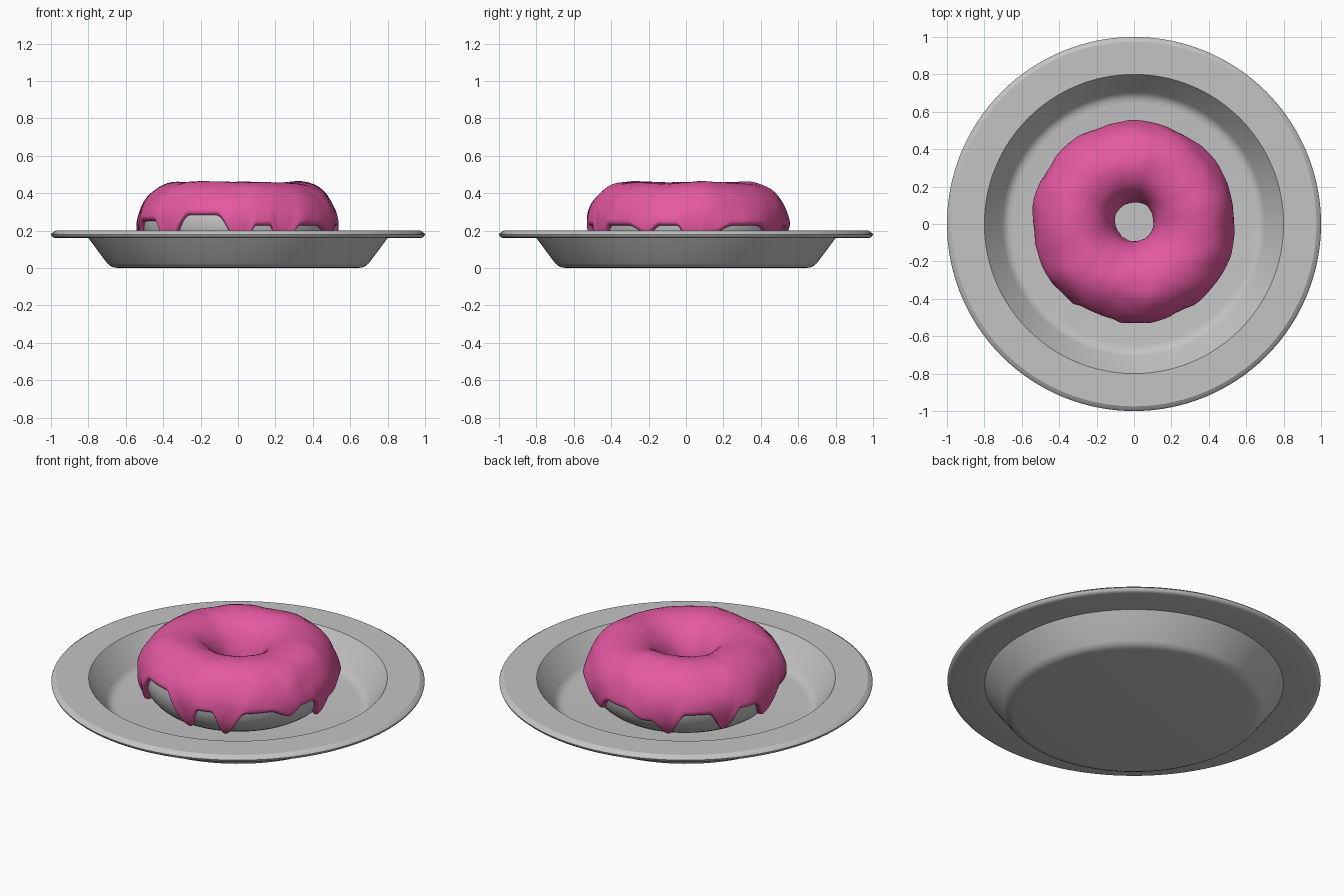
import bpy, bmesh
from math import sin, cos, pi, asin, radians, degrees, sqrt
from mathutils import Vector, noise

cube = bpy.data.objects.get("Cube")
if cube:
    bpy.data.objects.remove(cube, do_unlink=True)


def material(name, rgb):
    mat = bpy.data.materials.new(name)
    mat.use_nodes = True
    mat.diffuse_color = (*rgb, 1)
    mat.node_tree.nodes["Principled BSDF"].inputs["Base Color"].default_value = (*rgb, 1)
    return mat


def finish(bm, name, mat, angle):
    bmesh.ops.recalc_face_normals(bm, faces=bm.faces)
    mesh = bpy.data.meshes.new(name)
    bm.to_mesh(mesh)
    bm.free()
    obj = bpy.data.objects.new(name, mesh)
    bpy.context.collection.objects.link(obj)
    mesh.materials.append(mat)
    bpy.ops.object.select_all(action='DESELECT')
    obj.select_set(True)
    bpy.context.view_layer.objects.active = obj
    bpy.ops.object.shade_smooth_by_angle(angle=radians(angle))


grey = material("light grey", (0.55, 0.55, 0.55))
pink = material("pink icing", (0.78, 0.1, 0.355))

# Plate: a closed profile turned around the z axis
profile = [(0, 0), (0.64, 0), (0.665, 0.003), (0.685, 0.012), (0.7, 0.026), (0.8, 0.16),
           (0.975, 0.16), (0.988, 0.163), (0.997, 0.171), (1, 0.18), (0.996, 0.186),
           (0.987, 0.192), (0.975, 0.2), (0.8, 0.2), (0.705, 0.07), (0.69, 0.053),
           (0.67, 0.043), (0.645, 0.04), (0, 0.04)]
bm = bmesh.new()
points = [bm.verts.new((r, 0, z)) for r, z in profile]
edges = [bm.edges.new(pair) for pair in zip(points, points[1:])]
bmesh.ops.spin(bm, geom=points + edges, cent=(0, 0, 0), axis=(0, 0, 1),
               angle=2 * pi, steps=128, use_duplicate=False)
bmesh.ops.remove_doubles(bm, verts=bm.verts, dist=0.0005)
finish(bm, "plate", grey, 30)

# Doughnut ring
MAJOR, MINOR, CENTRE = 0.322, 0.194, Vector((0, 0.01, 0.243))


def ring_point(az, phi, offset):
    """Point on the doughnut at a turn, a tube angle and a height above the dough."""
    r = MAJOR + (MINOR + offset) * cos(phi)
    return CENTRE + Vector((r * cos(az), r * sin(az), (MINOR + offset) * sin(phi)))


def ring_grid(bm, rows, wrap):
    verts = [[bm.verts.new(p) for p in row] for row in rows]
    n, m = len(verts), len(verts[0])
    for i in range(n):
        a, b = verts[i], verts[(i + 1) % n]
        for j in range(m if wrap else m - 1):
            k = (j + 1) % m
            bm.faces.new((a[j], b[j], b[k], a[k]))


bm = bmesh.new()
ring_grid(bm, [[ring_point(2 * pi * i / 96, 2 * pi * j / 40, 0) for j in range(40)]
               for i in range(96)], True)
finish(bm, "dough", grey, 60)

# Icing: lower edge height by turn in degrees, low values are drips
edge_keys = [(-180, 0.12), (-152, 0.25), (-135, 0.11), (-112, 0.285), (-87, 0.1),
             (-75, 0.225), (-64, 0.085), (-44, 0.225), (-24, 0.18), (-12, 0.225),
             (3, 0.1), (14, 0.18), (35, 0.225), (62, 0.13), (82, 0.22), (100, 0.17),
             (114, 0.09), (132, 0.225), (150, 0.1), (163, 0.225), (180, 0.12)]


def edge_height(deg):
    """Narrow rounded drips with broad arches between them."""
    for (a, za), (b, zb) in zip(edge_keys, edge_keys[1:]):
        if deg <= b:
            t = max(0, (deg - a) / (b - a))
            from_drip = t if za < zb else 1 - t
            rise = (1 - cos(pi * min(1, from_drip / 0.65))) / 2
            return min(za, zb) + abs(zb - za) * rise


def icing_offset(p, from_edge):
    lumps = 0.011 * noise.noise(p * 5) + 0.004 * noise.noise(p * 11)
    lip = 0.008 * max(0, 1 - from_edge / 0.5)
    t = min(1, max(0, from_edge / 0.13))
    return -0.004 + (0.025 + lumps + lip) * sqrt(t * (2 - t))


STEPS, BANDS = 480, 44
rows = []
for i in range(STEPS):
    az = -pi + 2 * pi * i / STEPS
    low = asin((edge_height(degrees(az)) - CENTRE.z) / (MINOR + 0.015))
    high = pi + 0.35 + 0.25 * noise.noise(Vector((3 * cos(az), 3 * sin(az), 0)))
    row = []
    for j in range(BANDS + 1):
        phi = low + (high - low) * (1 - cos(pi * j / BANDS)) / 2
        p = ring_point(az, phi, 0)
        row.append(ring_point(az, phi, icing_offset(p, min(phi - low, high - phi))))
    rows.append(row)
bm = bmesh.new()
ring_grid(bm, rows, False)
finish(bm, "icing", pink, 80)
